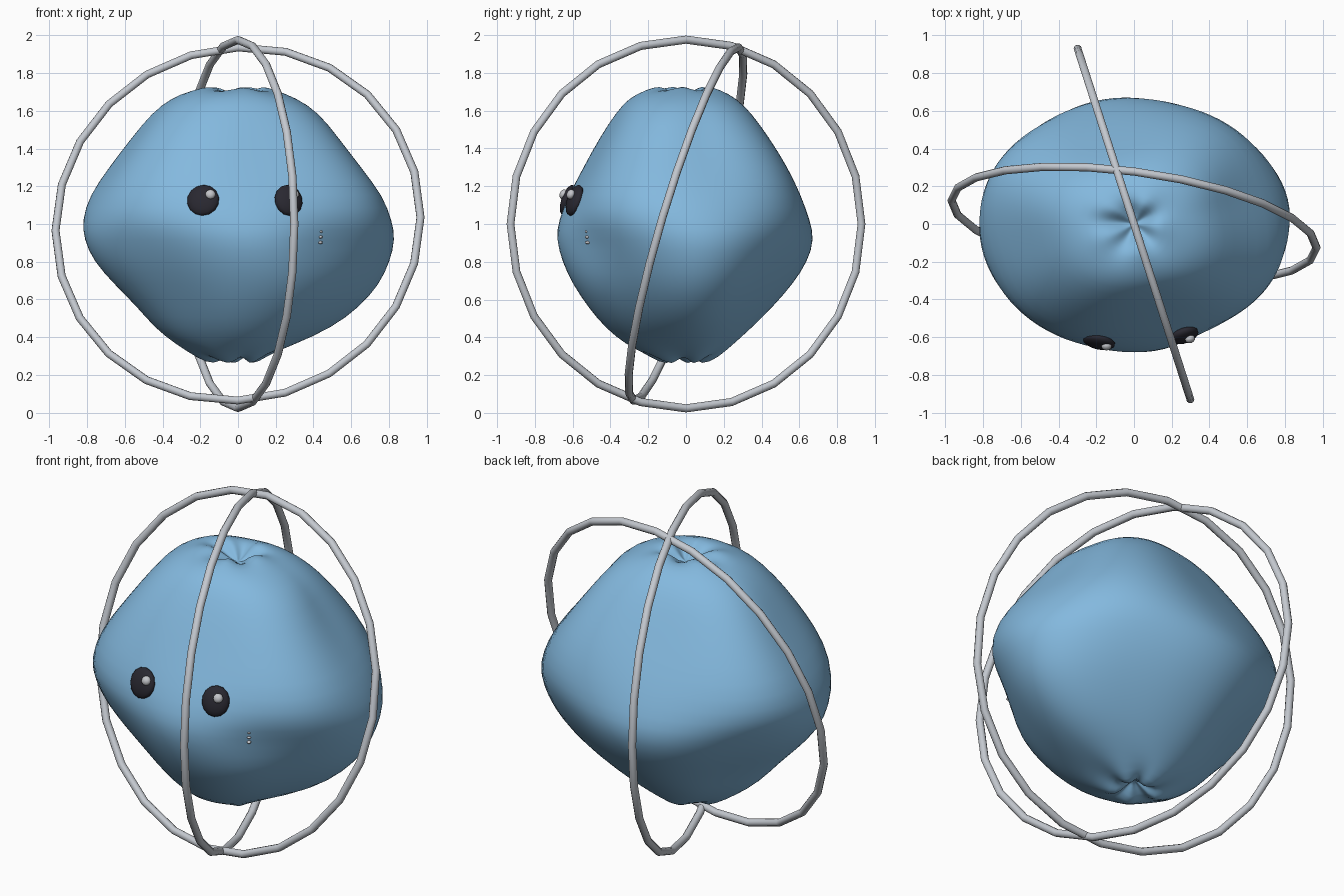
import bpy, bmesh, math
from mathutils import Vector, Matrix

if "Cube" in bpy.data.objects:
    bpy.data.objects.remove(bpy.data.objects["Cube"])


def mat(name, rgb):
    m = bpy.data.materials.new(name)
    m.diffuse_color = (*rgb, 1)
    m.use_nodes = True
    m.node_tree.nodes["Principled BSDF"].inputs["Base Color"].default_value = m.diffuse_color
    return m


BLUE = mat("soft_blue", (0.23, 0.485, 0.735))
DARK = mat("dark_eye", (0.022, 0.021, 0.03))
GREY = mat("silver_grey", (0.55, 0.58, 0.625))
LIGHT = mat("glint_grey", (0.55, 0.56, 0.59))


def finish(bm, name, material):
    bmesh.ops.recalc_face_normals(bm, faces=bm.faces)
    me = bpy.data.meshes.new(name)
    bm.to_mesh(me)
    bm.free()
    me.materials.append(material)
    for p in me.polygons:
        p.use_smooth = True
    ob = bpy.data.objects.new(name, me)
    bpy.context.collection.objects.link(ob)
    return ob


def loft(bm, rings, closed=False):
    n = len(rings[0])
    pairs = list(zip(rings, rings[1:]))
    if closed:
        pairs.append((rings[-1], rings[0]))
    for a, b in pairs:
        for i in range(n):
            j = (i + 1) % n
            bm.faces.new((a[i], a[j], b[j], b[i]))


# Lumpy body: height, then reach to right, left, back, front
LEVELS = [
    (1.66, .04, .04, .04, .04), (1.69, .08, .09, .08, .09),
    (1.72, .13, .17, .12, .14), (1.71, .19, .25, .18, .21),
    (1.668, .31, .35, .26, .30), (1.59, .425, .45, .335, .365),
    (1.46, .52, .55, .415, .445), (1.30, .64, .67, .515, .53),
    (1.15, .76, .78, .60, .615), (1.02, .815, .825, .655, .675),
    (.92, .832, .815, .678, .69), (.80, .80, .76, .64, .655),
    (.68, .745, .65, .56, .595), (.56, .64, .53, .455, .515),
    (.45, .495, .44, .345, .425), (.36, .295, .325, .245, .315),
    (.30, .15, .22, .17, .20), (.265, .09, .13, .08, .11),
    (.31, .04, .05, .04, .05),
]
# Soft bulges and dents: azimuth, width, height, tall, amount
LUMPS = [
    (304, 20, .90, .13, -.073),   # flatter front right cheek
    (12, 14, 1.55, .15, -.025),   # crease below the top pinch
    (57, 28, 1.42, .22, .065),    # back right shoulder
    (222, 30, 1.40, .22, .025),   # front left shoulder
]
SEG = 48
bm = bmesh.new()
rings = []
for z, xp, xm, yp, ym in LEVELS:
    ring = []
    w = math.sin(math.pi * (z - 1) / .75)
    amp = -math.copysign(abs(w) ** .65, w) * .054
    pinch = .018 * math.exp(-((xp - .1) / .06) ** 2)
    for i in range(SEG):
        t = 2 * math.pi * i / SEG
        c, s = math.cos(t), math.sin(t)
        # four soft ridges, turned by 45 degrees between the two halves
        k = 1.005 + amp * (math.cos(4 * (t - math.radians(12))) - .67)
        for az, wide, h, tall, amount in LUMPS:
            d = (math.degrees(t) - az + 180) % 360 - 180
            k += amount * math.exp(-(d / wide) ** 2 - ((z - h) / tall) ** 2)
        crinkle = pinch * math.cos(5 * t + .6)
        ring.append(bm.verts.new(((xp if c > 0 else xm) * c * k,
                                  (yp if s > 0 else ym) * s * k, z + crinkle)))
    rings.append(ring)
loft(bm, rings)
for ring, z in ((rings[0], 1.65), (rings[-1], .335)):
    tip = bm.verts.new((0, 0, z))
    for i in range(SEG):
        bm.faces.new((ring[i], ring[(i + 1) % SEG], tip))
body = finish(bm, "body", BLUE)
sub = body.modifiers.new("smooth", 'SUBSURF')
sub.levels = sub.render_levels = 1


# Two hoops around the body
def hoop(name, a, b, radius=.976, tube=.0215, major=24, minor=10):
    a = Vector(a).normalized()
    b = Vector(b)
    b = (b - a * b.dot(a)).normalized()
    n = a.cross(b)
    bm = bmesh.new()
    rings = []
    for i in range(major):
        t = 2 * math.pi * i / major
        out = a * math.cos(t) + b * math.sin(t)
        rings.append([bm.verts.new(Vector((0, 0, 1)) + out * (radius + tube * math.cos(u))
                                   + n * tube * math.sin(u))
                      for u in (2 * math.pi * j / minor for j in range(minor))])
    loft(bm, rings, True)
    finish(bm, name, GREY)


hoop("upright_hoop", (.302, -.94, 0), (0, 0, 1))
hoop("tilted_hoop", (.97, -.125, .035), (0, .278, .935))


# Eyes, glints and cheek dots
def pebble(name, loc, normal, size, material):
    bm = bmesh.new()
    bmesh.ops.create_uvsphere(bm, u_segments=14, v_segments=9, radius=1)
    rot = Vector(normal).to_track_quat('Z', 'Y').to_matrix().to_4x4()
    bm.transform(Matrix.Translation(loc) @ rot @ Matrix.Diagonal((*size, 1)))
    finish(bm, name, material)


pebble("left_eye", (-.185, -.625, 1.125), (-.2, -1, .34), (.087, .086, .032), DARK)
pebble("right_eye", (.268, -.59, 1.125), (.36, -1, .36), (.077, .086, .034), DARK)
pebble("left_glint", (-.146, -.648, 1.157), (0, -1, .4), (.027, .027, .021), LIGHT)
pebble("right_glint", (.297, -.61, 1.157), (.3, -1, .4), (.027, .027, .021), LIGHT)
for i in range(3):
    pebble(f"cheek_dot_{i + 1}", (.437, -.52, .96 - .029 * i), (.5, -1, 0),
           (.011, .008, .016), LIGHT)
